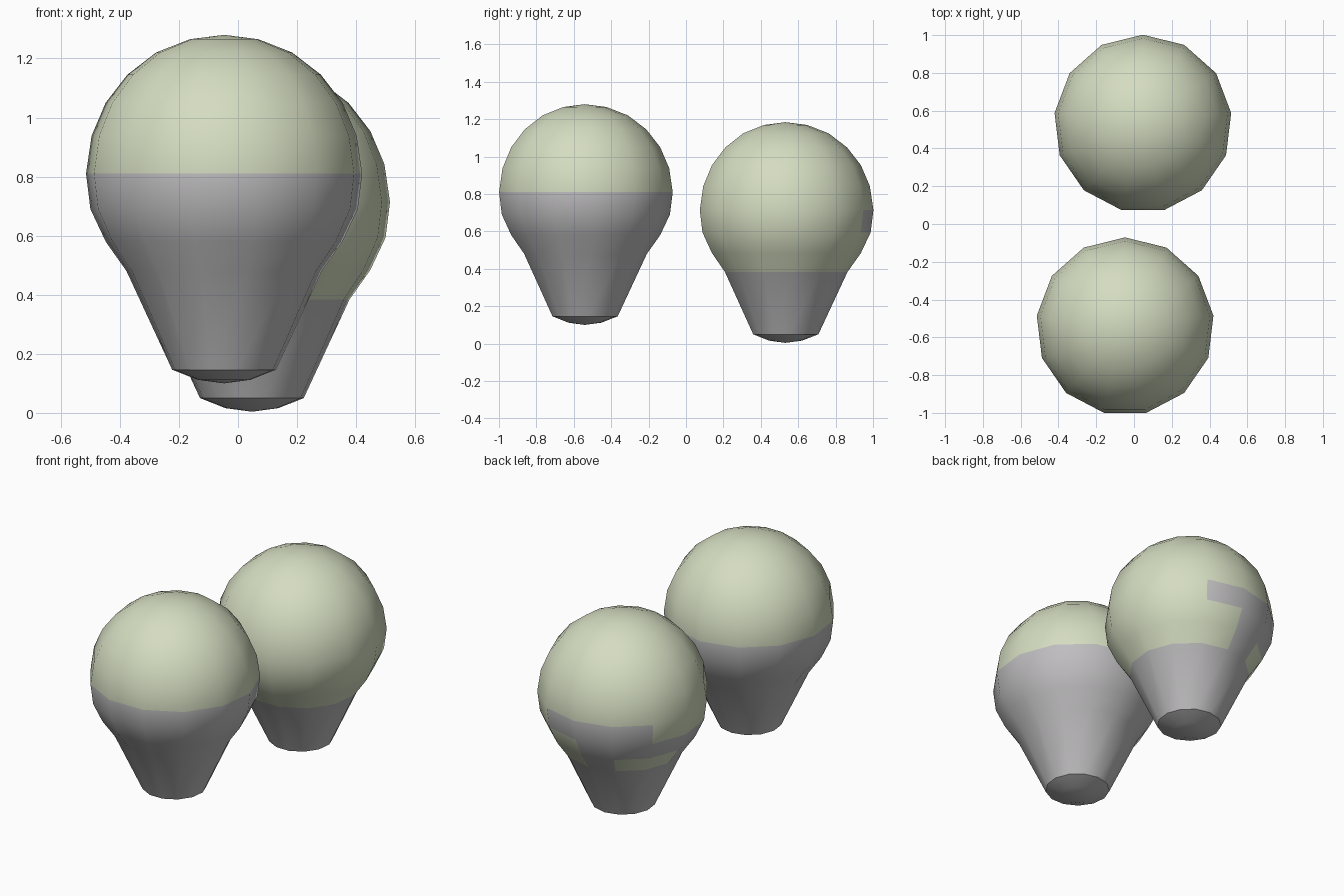
import bpy, bmesh, math

cube = bpy.data.objects.get("Cube")
if cube:
    bpy.data.objects.remove(cube)


def make_material(name, rgb):
    mat = bpy.data.materials.new(name)
    mat.use_nodes = True
    mat.diffuse_color = (*rgb, 1)
    mat.node_tree.nodes["Principled BSDF"].inputs["Base Color"].default_value = (*rgb, 1)
    return mat


GREEN = make_material("pale_green", (0.66, 0.72, 0.53))
GREY = make_material("soft_grey", (0.52, 0.51, 0.52))
SIDES = 13

# Bulb profile from bottom tip to top tip: (radius, height)
PROFILE = [(0, 0), (0.09, 0.012), (0.177, 0.046), (0.333, 0.38), (0.404, 0.48),
           (0.456, 0.59), (0.471, 0.71), (0.452, 0.838), (0.404, 0.95),
           (0.33, 1.045), (0.232, 1.12), (0.117, 1.165), (0, 1.18)]


def make_bulb(name, x, y, z, is_grey):
    """Revolve the profile; is_grey(row, side) picks the grey faces."""
    bm = bmesh.new()
    rings = []
    for r, h in PROFILE:
        count = SIDES if r else 1
        rings.append([bm.verts.new((-r * math.sin(math.tau * i / SIDES),
                                    r * math.cos(math.tau * i / SIDES), h))
                      for i in range(count)])
    for row, (low, high) in enumerate(zip(rings, rings[1:])):
        for i in range(SIDES):
            j = (i + 1) % SIDES
            corners = [low[i % len(low)], low[j % len(low)],
                       high[j % len(high)], high[i % len(high)]]
            face = bm.faces.new(list(dict.fromkeys(corners)))
            face.material_index = int(is_grey(row, i))
    bmesh.ops.recalc_face_normals(bm, faces=bm.faces)
    mesh = bpy.data.meshes.new(name)
    bm.to_mesh(mesh)
    bm.free()
    mesh.materials.append(GREEN)
    mesh.materials.append(GREY)
    obj = bpy.data.objects.new(name, mesh)
    obj.location = (x, y, z)
    bpy.context.collection.objects.link(obj)
    bpy.ops.object.select_all(action="DESELECT")
    obj.select_set(True)
    bpy.context.view_layer.objects.active = obj
    bpy.ops.object.shade_smooth_by_angle(angle=math.radians(35))


# Grey patch on the rear of the back bulb: side numbers per profile row
PATCH = {3: (0, 3), 4: (0, 1, 2, 3), 5: (SIDES - 1, 0, 1)}

make_bulb("front_bulb", -0.047, -0.542, 0.1, lambda row, side: row < 6)
make_bulb("back_bulb", 0.047, 0.531, 0.004,
          lambda row, side: row < 3 or side in PATCH.get(row, ()))
